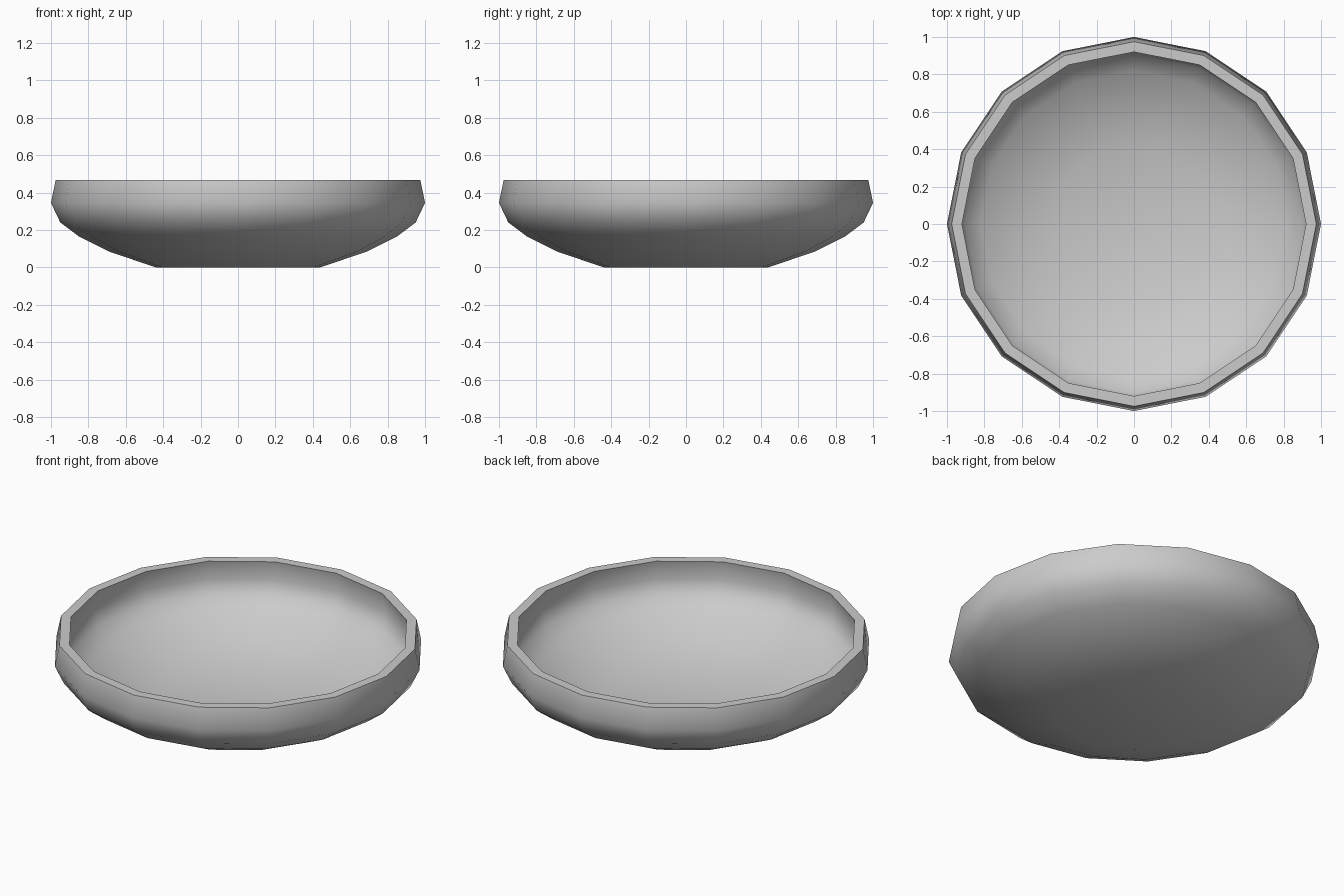
import bpy, bmesh, math

if "Cube" in bpy.data.objects:
    bpy.data.objects.remove(bpy.data.objects["Cube"])

SIDES = 16
# Radius, height: outer wall upward, flat rim, inner wall downward
PROFILE = [(0.44, 0.0), (0.69, 0.085), (0.85, 0.165), (0.95, 0.24),
           (1.0, 0.345), (0.975, 0.467),
           (0.92, 0.467), (0.942, 0.35), (0.905, 0.272), (0.82, 0.21),
           (0.665, 0.137), (0.43, 0.055)]

# Bowl: stacked rings joined by quads
bm = bmesh.new()
rings = []
for r, z in PROFILE:
    rings.append([bm.verts.new((r * math.cos(i * math.tau / SIDES),
                                r * math.sin(i * math.tau / SIDES), z))
                  for i in range(SIDES)])
for a, b in zip(rings, rings[1:]):
    for i in range(SIDES):
        j = (i + 1) % SIDES
        bm.faces.new((a[i], a[j], b[j], b[i]))

# Underside and inner floor
bm.faces.new(rings[0][::-1])
bm.faces.new(rings[-1])
bmesh.ops.recalc_face_normals(bm, faces=bm.faces)

mesh = bpy.data.meshes.new("bowl")
bm.to_mesh(mesh)
bm.free()
bowl = bpy.data.objects.new("bowl", mesh)
bpy.context.collection.objects.link(bowl)

# Smooth walls with a crisp rim
bpy.context.view_layer.objects.active = bowl
bowl.select_set(True)
bpy.ops.object.shade_smooth_by_angle(angle=math.radians(50))
